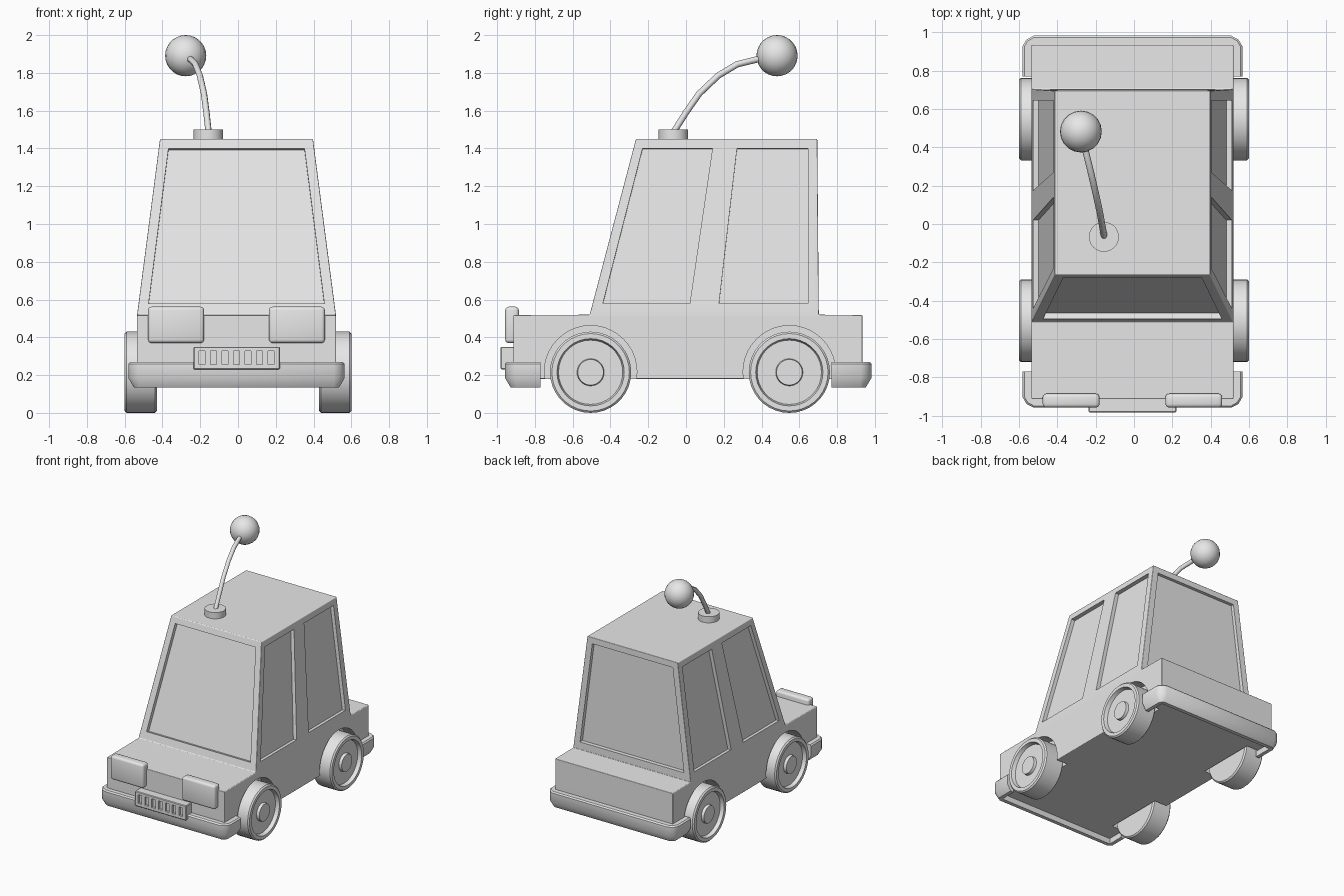
import bpy, bmesh, math
from mathutils import Vector, Matrix

if "Cube" in bpy.data.objects:
    bpy.data.objects.remove(bpy.data.objects["Cube"], do_unlink=True)

GREY = (0.8, 0.8, 0.8, 1)
mat = bpy.data.materials.new("plain grey")
mat.use_nodes = True
mat.diffuse_color = GREY
mat.node_tree.nodes["Principled BSDF"].inputs["Base Color"].default_value = GREY

CX = -0.008                                   # body centre line
SILL, BELT, ROOF = 0.18, 0.52, 1.45
FRONT_WHEEL, REAR_WHEEL, AXLE = -0.505, 0.547, 0.217


def add_object(name, bm):
    bmesh.ops.recalc_face_normals(bm, faces=bm.faces[:])
    mesh = bpy.data.meshes.new(name)
    bm.to_mesh(mesh)
    bm.free()
    obj = bpy.data.objects.new(name, mesh)
    bpy.context.collection.objects.link(obj)
    mesh.materials.append(mat)
    return obj


def activate(obj):
    bpy.ops.object.select_all(action='DESELECT')
    obj.select_set(True)
    bpy.context.view_layer.objects.active = obj


def finish(obj, angle=35):
    activate(obj)
    for m in list(obj.modifiers):
        bpy.ops.object.modifier_apply(modifier=m.name)
    bpy.ops.object.shade_smooth_by_angle(angle=math.radians(angle))


def bevel(obj, width, segments=3):
    m = obj.modifiers.new("bevel", 'BEVEL')
    m.width, m.segments = width, segments
    m.limit_method, m.angle_limit = 'ANGLE', math.radians(30)


def cut(obj, cutters):
    for c in cutters:
        c.hide_render = True
        m = obj.modifiers.new("cut", 'BOOLEAN')
        m.operation, m.solver, m.object = 'DIFFERENCE', 'EXACT', c
    finish(obj)
    for c in cutters:
        bpy.data.objects.remove(c, do_unlink=True)


def box(name, x, y, z):
    bm = bmesh.new()
    bmesh.ops.create_cube(bm, size=1)
    for v in bm.verts:
        v.co = [lo + (hi - lo) * (c + 0.5) for c, (lo, hi) in zip(v.co, (x, y, z))]
    return add_object(name, bm)


def prism(name, points, normal, depth, out=0.1):
    bm = bmesh.new()
    n = Vector(normal).normalized()
    low = [bm.verts.new(Vector(p) - n * depth) for p in points]
    high = [bm.verts.new(Vector(p) + n * out) for p in points]
    bm.faces.new(low)
    bm.faces.new(high)
    for i in range(len(points)):
        j = (i + 1) % len(points)
        bm.faces.new((low[i], low[j], high[j], high[i]))
    return add_object(name, bm)


def half_width(z):
    return 0.527 - 0.122 * max(0, (z - BELT) / (ROOF - BELT))


def shield_y(z):
    return -0.51 + 0.245 * (z - BELT) / (ROOF - BELT)


# Body shell: side profile joined across the width, cabin tapering upward
profile = [(-0.913, SILL), (0.934, SILL), (0.934, 0.517), (0.703, BELT),
           (0.695, ROOF), (-0.265, ROOF), (-0.51, BELT), (-0.913, 0.517)]
bm = bmesh.new()
sides = []
for s in (-1, 1):
    v = [bm.verts.new((CX + s * half_width(z), y, z)) for y, z in profile]
    bm.faces.new([v[i] for i in (0, 1, 2, 3, 6, 7)])
    bm.faces.new(v[3:7])
    sides.append(v)
for i in range(8):
    j = (i + 1) % 8
    bm.faces.new((sides[0][i], sides[0][j], sides[1][j], sides[1][i]))
body = add_object("body", bm)
bevel(body, 0.025)

# Recessed windows and wheel arches
LOW, HIGH, DEPTH = 0.58, 1.4, 0.03
cutters = []


def end_window(name, y_at, normal):
    pts = [(CX + x, y_at(z), z) for x, z in
           ((-0.465, LOW), (0.465, LOW), (0.36, HIGH), (-0.36, HIGH))]
    cutters.append(prism(name, pts, normal, DEPTH))


end_window("windscreen_cutter", shield_y, (0, -(ROOF - BELT), 0.245))
end_window("rear_window_cutter", lambda z: 0.70, (0, 1, 0))
for s in (-1, 1):
    for corners in (((-0.44, LOW), (0.02, LOW), (0.14, HIGH), (-0.23, HIGH)),
                    ((0.175, LOW), (0.645, LOW), (0.645, HIGH), (0.27, HIGH))):
        pts = [(CX + s * half_width(z), y, z) for y, z in corners]
        cutters.append(prism("side_window_cutter", pts,
                             (s * (ROOF - BELT), 0, 0.122), DEPTH))
    for y in (FRONT_WHEEL, REAR_WHEEL):
        ring = [(s * 0.53, y + 0.245 * math.cos(a), AXLE + 0.245 * math.sin(a))
                for a in (math.tau * i / 40 for i in range(40))]
        cutters.append(prism("arch_cutter", ring, (s, 0, 0), 0.11))
cut(body, cutters)
wn = body.modifiers.new("weighted", 'WEIGHTED_NORMAL')
wn.keep_sharp = True


# Bumpers: a bar section swept round each end
def bumper(name, end, outer):
    half = [(0.573, 0.77), (0.573, outer - 0.055), (0.553, outer - 0.02), (0.515, outer)]
    path = [Vector(p) for p in half + [(-x, y) for x, y in reversed(half)]]
    section = [(0.06, 0.27), (0.01, 0.27), (0, 0.26), (0, 0.185), (0.03, 0.135), (0.06, 0.135)]
    bm = bmesh.new()
    rings = []
    for i, p in enumerate(path):
        t = (path[min(i + 1, len(path) - 1)] - path[max(i - 1, 0)]).normalized()
        inward = Vector((-t.y, t.x))
        if inward.dot(p) > 0:
            inward = -inward
        rings.append([bm.verts.new((CX + p.x + inward.x * d, end * (p.y + inward.y * d), z))
                      for d, z in section])
    for a, b in zip(rings, rings[1:]):
        for i in range(6):
            j = (i + 1) % 6
            bm.faces.new((a[i], a[j], b[j], b[i]))
    bm.faces.new(rings[0])
    bm.faces.new(rings[-1])
    finish(add_object(name, bm))


bumper("front_bumper", -1, 0.958)
bumper("rear_bumper", 1, 0.982)

# Headlights
for side, s in (("left", 1), ("right", -1)):
    x = sorted((CX + s * 0.172, CX + s * 0.468))
    lamp = box(side + "_headlight", x, (-0.957, -0.885), (0.37, 0.562))
    bevel(lamp, 0.018)
    finish(lamp)

# Grille with a row of slots
grille = box("grille", (CX - 0.228, CX + 0.23), (-0.982, -0.9), (0.23, 0.35))
slots = [box("slot_cutter", (CX + i * 0.061 - 0.016, CX + i * 0.061 + 0.016),
             (-1.1, -0.965), (0.257, 0.327)) for i in range(-3, 4)]
bevel(grille, 0.005, 1)
cut(grille, slots)


# Wheels: turned tyre, recessed rim and hub cap
def wheel(name, s, y):
    turned = [(0, 0.43), (0.205, 0.43), (0.215, 0.44), (0.215, 0.59), (0.205, 0.6),
              (0.178, 0.6), (0.17, 0.57), (0.072, 0.57), (0.068, 0.592), (0, 0.592)]
    bm = bmesh.new()
    verts = [bm.verts.new((s * x, 0, r)) for r, x in turned]
    edges = [bm.edges.new(p) for p in zip(verts, verts[1:])]
    bmesh.ops.spin(bm, geom=verts + edges, axis=(1, 0, 0), cent=(0, 0, 0),
                   angle=math.tau, steps=36)
    bmesh.ops.remove_doubles(bm, verts=bm.verts[:], dist=0.0005)
    bmesh.ops.translate(bm, verts=bm.verts[:], vec=(0, y, 0.215))
    finish(add_object(name, bm))


for side, s in (("left", 1), ("right", -1)):
    wheel("front_%s_wheel" % side, s, FRONT_WHEEL)
    wheel("rear_%s_wheel" % side, s, REAR_WHEEL)

# Aerial: base disc, bent rod and ball
bm = bmesh.new()
bmesh.ops.create_cone(bm, cap_ends=True, segments=32, radius1=0.078, radius2=0.078,
                      depth=0.06, matrix=Matrix.Translation((-0.157, -0.067, 1.47)))
finish(add_object("aerial_base", bm))

curve = bpy.data.curves.new("aerial_rod", 'CURVE')
curve.dimensions, curve.bevel_depth, curve.bevel_resolution = '3D', 0.017, 2
curve.use_fill_caps = True
spline = curve.splines.new('POLY')
rod_path = [(-0.155, -0.07, 1.48), (-0.167, 0.0, 1.59), (-0.18, 0.07, 1.69),
            (-0.202, 0.17, 1.785), (-0.225, 0.27, 1.845), (-0.25, 0.37, 1.87),
            (-0.272, 0.46, 1.885)]
spline.points.add(len(rod_path) - 1)
for point, co in zip(spline.points, rod_path):
    point.co = (*co, 1)
curve.materials.append(mat)
rod = bpy.data.objects.new("aerial_rod", curve)
bpy.context.collection.objects.link(rod)
activate(rod)
bpy.ops.object.convert(target='MESH')
finish(bpy.context.view_layer.objects.active, 50)

bm = bmesh.new()
bmesh.ops.create_uvsphere(bm, u_segments=20, v_segments=14, radius=0.109,
                          matrix=Matrix.Translation((-0.277, 0.482, 1.891)))
finish(add_object("aerial_ball", bm))
